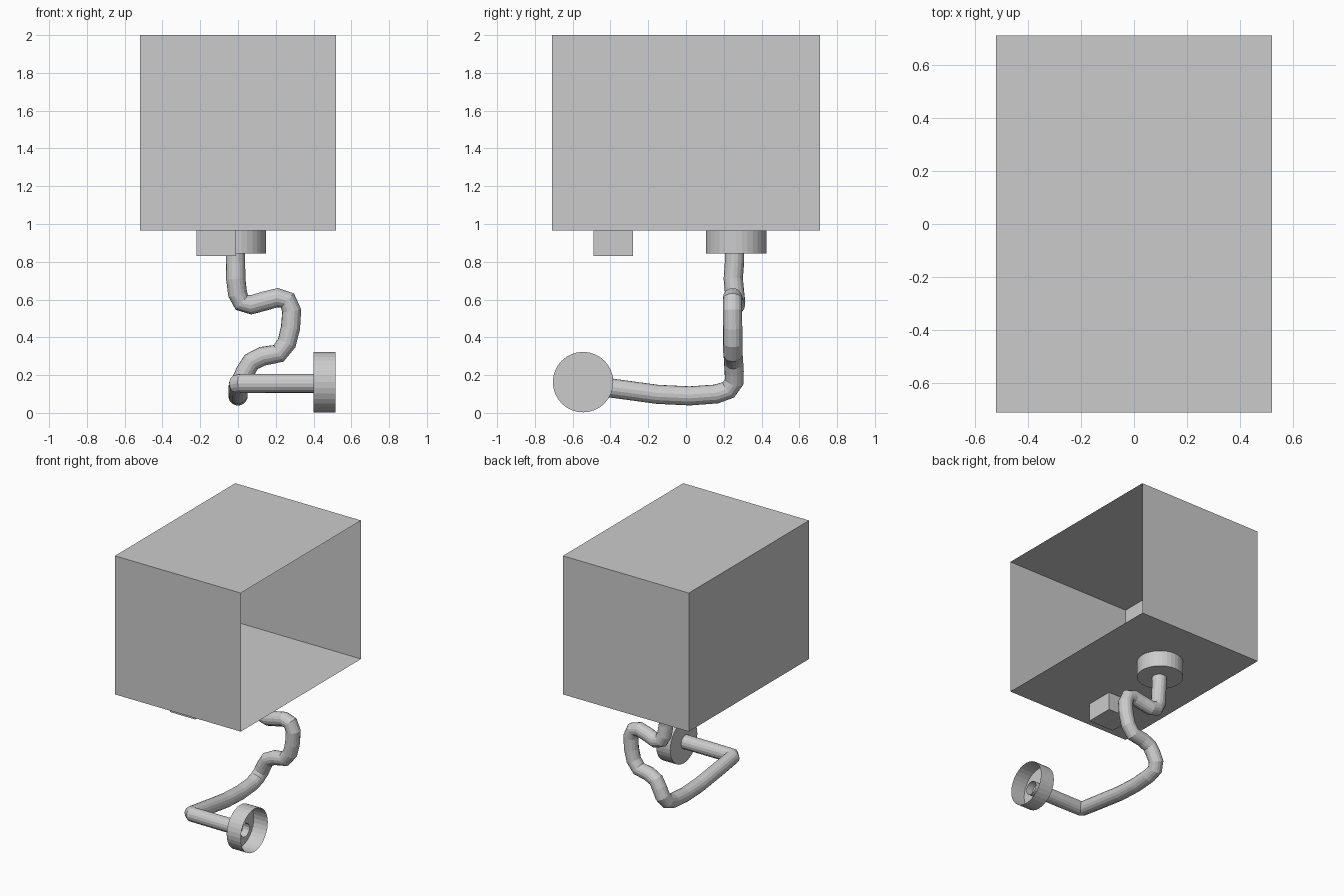
import bpy, bmesh
from mathutils import Matrix, Vector

if "Cube" in bpy.data.objects:
    bpy.data.objects.remove(bpy.data.objects["Cube"])


def add_object(name, bm):
    mesh = bpy.data.meshes.new(name)
    bm.to_mesh(mesh)
    bm.free()
    obj = bpy.data.objects.new(name, mesh)
    bpy.context.collection.objects.link(obj)
    return obj


def box(name, lo, hi, open_dir=None):
    """Box between two corners, optionally without the side facing open_dir."""
    lo, hi = Vector(lo), Vector(hi)
    bm = bmesh.new()
    bmesh.ops.create_cube(bm, size=1, matrix=Matrix.Translation((lo + hi) / 2)
                          @ Matrix.Diagonal((*(hi - lo), 1)))
    bm.normal_update()
    if open_dir:
        gone = [f for f in bm.faces if f.normal.dot(Vector(open_dir)) > 0.9]
        bmesh.ops.delete(bm, geom=gone, context='FACES')
    return add_object(name, bm)


def cup(name, center, axis, radius, depth):
    """Round flange, open on the side facing axis."""
    axis = Vector(axis)
    bm = bmesh.new()
    rot = axis.to_track_quat('Z', 'Y').to_matrix().to_4x4()
    bmesh.ops.create_cone(bm, cap_ends=True, segments=32, radius1=radius,
                          radius2=radius, depth=depth,
                          matrix=Matrix.Translation(center) @ rot)
    bm.normal_update()
    gone = [f for f in bm.faces if f.normal.dot(axis) > 0.99 and len(f.verts) > 4]
    bmesh.ops.delete(bm, geom=gone, context='FACES')
    return add_object(name, bm)


# Housing, open on the right side, with a small block underneath
box("housing", (-0.52, -0.71, 0.965), (0.52, 0.71, 2.0), open_dir=(1, 0, 0))
box("lower_block", (-0.22, -0.49, 0.83), (-0.01, -0.28, 0.965))

# Flanges at both pipe ends
cup("top_flange", (-0.013, 0.265, 0.905), (0, 0, 1), 0.16, 0.12)
cup("end_flange", (0.458, -0.545, 0.163), (1, 0, 0), 0.16, 0.116)

# Winding pipe
path = [
    (-0.013, 0.257, 0.90), (-0.013, 0.257, 0.80), (-0.012, 0.25, 0.71),
    (-0.002, 0.258, 0.63), (0.02, 0.263, 0.585), (0.07, 0.262, 0.572),
    (0.14, 0.252, 0.592), (0.21, 0.247, 0.61), (0.262, 0.246, 0.595),
    (0.284, 0.246, 0.54), (0.278, 0.247, 0.45), (0.258, 0.248, 0.37),
    (0.215, 0.248, 0.315), (0.13, 0.25, 0.3), (0.07, 0.252, 0.27),
    (0.04, 0.255, 0.22), (0.015, 0.255, 0.165), (0.0, 0.225, 0.122),
    (0.0, 0.16, 0.1), (0.0, 0.02, 0.09), (0.0, -0.15, 0.098),
    (0.0, -0.40, 0.132), (0.0, -0.545, 0.153), (0.018, -0.563, 0.156),
    (0.20, -0.564, 0.156), (0.455, -0.564, 0.156),
]
curve = bpy.data.curves.new("pipe", 'CURVE')
curve.dimensions = '3D'
curve.bevel_depth = 0.051
curve.bevel_resolution = 6
spline = curve.splines.new('POLY')
spline.points.add(len(path) - 1)
for point, co in zip(spline.points, path):
    point.co = (*co, 1)
spline.use_smooth = False
pipe = bpy.data.objects.new("pipe", curve)
bpy.context.collection.objects.link(pipe)
bpy.context.view_layer.objects.active = pipe
pipe.select_set(True)
bpy.ops.object.convert(target='MESH')
